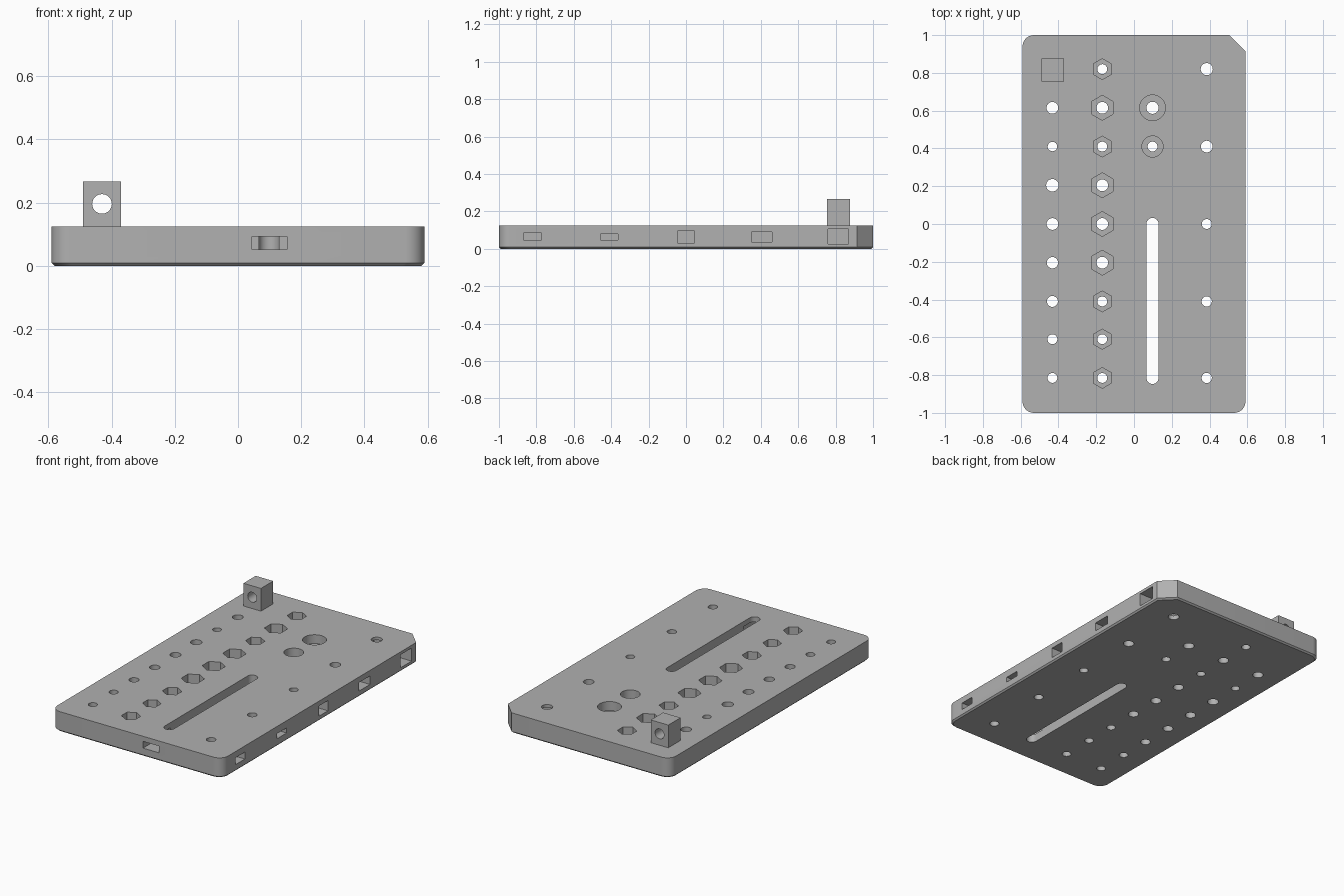
import bpy, bmesh, math
from mathutils import Matrix, Vector

if "Cube" in bpy.data.objects:
    bpy.data.objects.remove(bpy.data.objects["Cube"])

W, L, T = 0.59, 1.0, 0.125      # half width, half length, thickness
COL = (-0.432, -0.168, 0.098, 0.385)   # hole columns

grey = bpy.data.materials.new("plain_grey")
grey.diffuse_color = (0.44, 0.44, 0.44, 1)
grey.use_nodes = True
grey.node_tree.nodes["Principled BSDF"].inputs["Base Color"].default_value = grey.diffuse_color


def make_object(name, bm):
    bmesh.ops.recalc_face_normals(bm, faces=bm.faces)
    me = bpy.data.meshes.new(name)
    bm.to_mesh(me)
    bm.free()
    me.materials.append(grey)
    ob = bpy.data.objects.new(name, me)
    bpy.context.collection.objects.link(ob)
    return ob


def add_prism(bm, x, y, z0, z1, r, sides=32, turn=0.0):
    m = Matrix.Translation((x, y, (z0 + z1) / 2)) @ Matrix.Rotation(turn, 4, 'Z')
    bmesh.ops.create_cone(bm, cap_ends=True, segments=sides, radius1=r, radius2=r,
                          depth=z1 - z0, matrix=m)


def add_box(bm, lo, hi):
    lo, hi = Vector(lo), Vector(hi)
    m = Matrix.Translation((lo + hi) / 2) @ Matrix.Diagonal((*(hi - lo), 1))
    bmesh.ops.create_cube(bm, size=1, matrix=m)


def add_layers(bm, layers):
    """Skin a stack of equal-length outlines and cap both ends."""
    rings = [[bm.verts.new(p) for p in ring] for ring in layers]
    n = len(rings[0])
    for a, b in zip(rings, rings[1:]):
        for i in range(n):
            j = (i + 1) % n
            bm.faces.new((a[i], a[j], b[j], b[i]))
    bm.faces.new(rings[0][::-1])
    bm.faces.new(rings[-1])


def arc(cx, cy, r, start, sweep, n):
    return [(cx + r * math.cos(math.radians(start + sweep * i / n)),
             cy + r * math.sin(math.radians(start + sweep * i / n))) for i in range(n + 1)]


def cut(ob, bm):
    """Subtract the cutter mesh and remove the cutter."""
    cutter = make_object("cutter", bm)
    cutter.hide_render = True
    mod = ob.modifiers.new("cut", 'BOOLEAN')
    mod.operation, mod.solver, mod.object = 'DIFFERENCE', 'EXACT', cutter
    bpy.context.view_layer.objects.active = ob
    bpy.ops.object.modifier_apply(modifier=mod.name)
    bpy.data.objects.remove(cutter)


def smooth(ob):
    bpy.ops.object.select_all(action='DESELECT')
    ob.select_set(True)
    bpy.context.view_layer.objects.active = ob
    bpy.ops.object.shade_smooth_by_angle(angle=math.radians(30))


# Plate: three round corners, one clipped corner, small bevel underneath
R = 0.06
outline = (arc(-W + R, -L + R, R, 180, 90, 8) + arc(W - R, -L + R, R, 270, 90, 8)
           + [(W, 0.915), (0.505, L)] + arc(-W + R, L - R, R, 90, 90, 8))
bm = bmesh.new()
k = 0.009
add_layers(bm, [[(x * (1 - k / W), y * (1 - k), 0) for x, y in outline],
                [(x, y, k) for x, y in outline],
                [(x, y, T) for x, y in outline]])
plate = make_object("base_plate", bm)

# Through holes: (column, y, radius)
rows = [0.82, 0.615, 0.41, 0.205, 0, -0.205, -0.41, -0.61, -0.815]
left_r = [0.031, 0.025, 0.033, 0.031, 0.03, 0.029, 0.026, 0.026]
hex_r = [0.055, 0.066, 0.055, 0.066, 0.066, 0.066, 0.055, 0.053, 0.055]
holes = [(COL[0], y, r) for y, r in zip(rows[1:], left_r)]
holes += [(COL[1], y, 0.031 if h > 0.06 else 0.026) for y, h in zip(rows, hex_r)]
holes += [(COL[2], 0.615, 0.032), (COL[2], 0.41, 0.026)]
holes += [(COL[3], y, r) for y, r in zip(rows[::2], (0.032, 0.031, 0.026, 0.027, 0.027))]
bm = bmesh.new()
for x, y, r in holes:
    add_prism(bm, x, y, -0.1, 0.3, r)
# Long adjustment slot
slot = arc(COL[2], 0.0, 0.032, 0, 180, 12) + arc(COL[2], -0.815, 0.032, 180, 180, 12)
add_layers(bm, [[(x, y, z) for x, y in slot] for z in (-0.1, 0.3)])
cut(plate, bm)

# Hexagonal nut recesses and round counterbores in the top
bm = bmesh.new()
for y, r in zip(rows, hex_r):
    add_prism(bm, COL[1], y, 0.06, 0.3, r, 6)
for y, r in ((0.615, 0.068), (0.41, 0.056)):
    add_prism(bm, COL[2], y, 0.07, 0.3, r, 40)
cut(plate, bm)

# Nut pockets in the right edge and one in the front edge
bm = bmesh.new()
for y, w, z0, z1 in ((-0.82, 0.09, 0.043, 0.086), (-0.41, 0.095, 0.048, 0.08),
                     (0.0, 0.09, 0.031, 0.095), (0.405, 0.11, 0.037, 0.09),
                     (0.815, 0.11, 0.026, 0.107)):
    add_box(bm, (COL[3] - w / 2, y - w / 2, z0), (0.7, y + w / 2, z1))
add_box(bm, (0.044, -1.1, 0.051), (0.155, -0.76, 0.093))
cut(plate, bm)
smooth(plate)

# Upright block with a cross hole
bm = bmesh.new()
add_box(bm, (-0.491, 0.755, T), (-0.37, 0.876, 0.267))
block = make_object("upright_block", bm)
bm = bmesh.new()
add_prism(bm, 0, 0, -0.2, 0.2, 0.031)
bm.transform(Matrix.Translation((-0.4305, 0.815, 0.196)) @ Matrix.Rotation(math.pi / 2, 4, 'X'))
cut(block, bm)
smooth(block)
